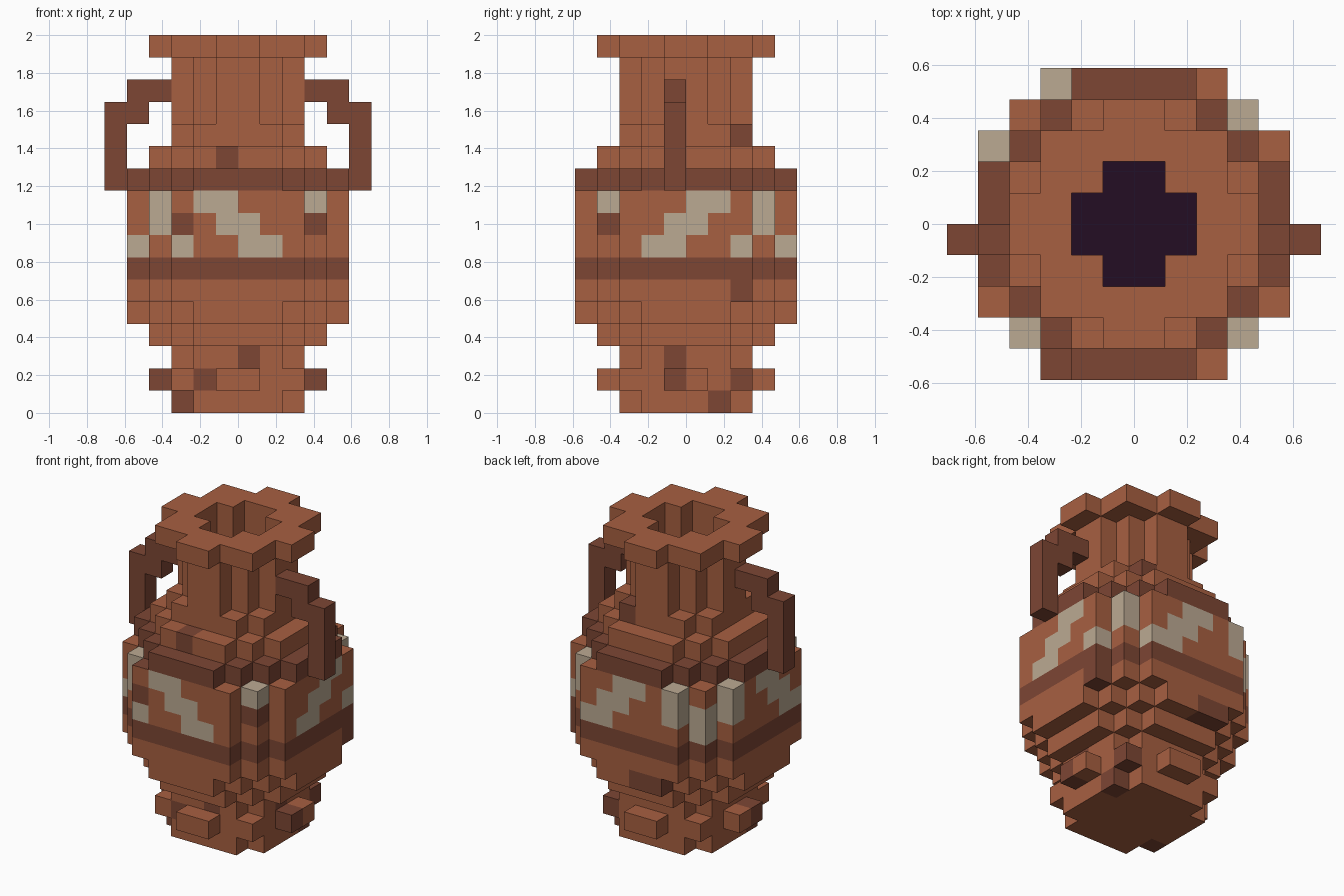
import bpy
import bmesh
from mathutils import Vector

UNIT = 2 / 17  # edge length of one block

cube = bpy.data.objects.get("Cube")
if cube:
    bpy.data.objects.remove(cube, do_unlink=True)


def make_material(name, rgb):
    mat = bpy.data.materials.new(name)
    mat.use_nodes = True
    colour = (*rgb, 1)
    mat.diffuse_color = colour
    bsdf = next(n for n in mat.node_tree.nodes if n.type == 'BSDF_PRINCIPLED')
    bsdf.inputs["Base Color"].default_value = colour
    return mat


MATERIALS = [
    make_material("terracotta", (0.39, 0.115, 0.053)),
    make_material("dark_clay", (0.205, 0.061, 0.034)),
    make_material("cream_paint", (0.50, 0.40, 0.29)),
    make_material("inner_shadow", (0.017, 0.004, 0.017)),
]
CLAY, DARK, CREAM, INNER = range(4)


def layer(widths, level):
    """Blocks of one level; widths are half widths of rows going outward."""
    cells = set()
    for row, half in enumerate(widths):
        for x in range(-half, half):
            cells |= {(x, row, level), (x, -1 - row, level)}
    return cells


def stack(*levels):
    """Join (widths, first level, last level) entries into one block set."""
    cells = set()
    for widths, first, last in levels:
        for level in range(first, last + 1):
            cells |= layer(widths, level)
    return cells


def build(name, cells, paint, top_paint=None):
    """Skin a block set with its outer faces and colour it block by block."""
    top_paint = top_paint or {}
    bm = bmesh.new()
    corners = {}

    def corner(point):
        key = tuple(round(c) for c in point)
        if key not in corners:
            corners[key] = bm.verts.new(Vector(key) * UNIT)
        return corners[key]

    for cell in sorted(cells):
        base = Vector(cell)
        for axis in range(3):
            u, v = Vector(), Vector()
            u[(axis + 1) % 3] = 1
            v[(axis + 2) % 3] = 1
            for side in (0, 1):
                normal = Vector()
                normal[axis] = 1
                step = normal if side else -normal
                if tuple(int(c) for c in base + step) in cells:
                    continue
                start = base + normal * side
                loop = [start, start + u, start + u + v, start + v]
                if not side:
                    loop.reverse()
                face = bm.faces.new([corner(p) for p in loop])
                face.material_index = paint.get(cell, CLAY)
                if axis == 2 and side and cell in top_paint:
                    face.material_index = top_paint[cell]
    mesh = bpy.data.meshes.new(name)
    bm.to_mesh(mesh)
    bm.free()
    for mat in MATERIALS:
        mesh.materials.append(mat)
    obj = bpy.data.objects.new(name, mesh)
    bpy.context.collection.objects.link(obj)
    return obj


# Foot with a lug on each side
foot = stack(([3, 3, 2], 0, 0), ([3, 3, 3], 1, 1), ([3, 3, 2], 2, 2))
for a in (-1, 0):
    for b in (-4, 3):
        foot |= {(a, b, 1), (b, a, 1)}
foot_spots = [(-3, -2, 0), (2, 1, 0), (3, -1, 1), (-4, -1, 1),
              (-2, -3, 1), (0, -3, 2), (2, -1, 2), (2, 2, 1)]
build("foot", foot, dict.fromkeys(foot_spots, DARK))

# Belly with two dark bands
WIDE, MID, SMALL = [5, 5, 5, 4, 3], [5, 5, 4, 3, 2], [4, 4, 3, 2]
belly = stack((SMALL, 3, 3), (MID, 4, 4), (WIDE, 5, 9), (MID, 10, 10), (SMALL, 11, 11))
paint = {cell: DARK for cell in belly if cell[2] in (6, 10)}

# Painted zigzag on each of the four sides
for step in range(3):
    level = 9 - step
    for n in (0, 1):
        paint[(step + n - 2, -5, level)] = CREAM
        paint[(4, n - step, level)] = CREAM
        paint[(step + n - 1, 4, level)] = CREAM
        paint[(-5, -step - n, level)] = CREAM

# Painted blocks at the corners
corner_columns = {
    (-4, -4): (9, 8), (-3, -5): (7,), (-5, -3): (7,), (3, -4): (9,),
    (3, 3): (9, 8), (4, 2): (7,), (2, 4): (7,),
    (-3, 4): (9, 8), (-4, 3): (8, 7), (-5, 2): (9, 8),
}
for (x, y), levels in corner_columns.items():
    for level in levels:
        paint[(x, y, level)] = CREAM

# Worn spots on the belly
for cell in [(-3, -5, 8), (3, -4, 8), (4, 2, 5), (-1, -4, 11), (-1, 4, 4), (-2, 4, 4)]:
    paint[cell] = DARK
build("belly", belly, paint, {(-3, -5, 9): DARK})

# Neck and rim, hollowed by a cross-shaped opening
HOLE = [2, 1]
neck = stack(([3, 3, 2], 12, 12), ([3, 2, 1], 13, 15)) - stack((HOLE, 13, 15))
neck_paint = dict.fromkeys(layer(HOLE, 12), INNER)
neck_paint[(1, 2, 12)] = DARK
build("neck", neck, neck_paint)
build("rim", layer([4, 3, 3, 1], 16) - layer(HOLE, 16), {})

# Handles, mirrored left and right
profile = [(5, level) for level in range(10, 14)] + [(4, 13), (4, 14), (3, 14)]
for name, mirrored in (("left_handle", False), ("right_handle", True)):
    handle = {(-1 - x if mirrored else x, -1, z) for x, z in profile}
    build(name, handle, dict.fromkeys(handle, DARK))
